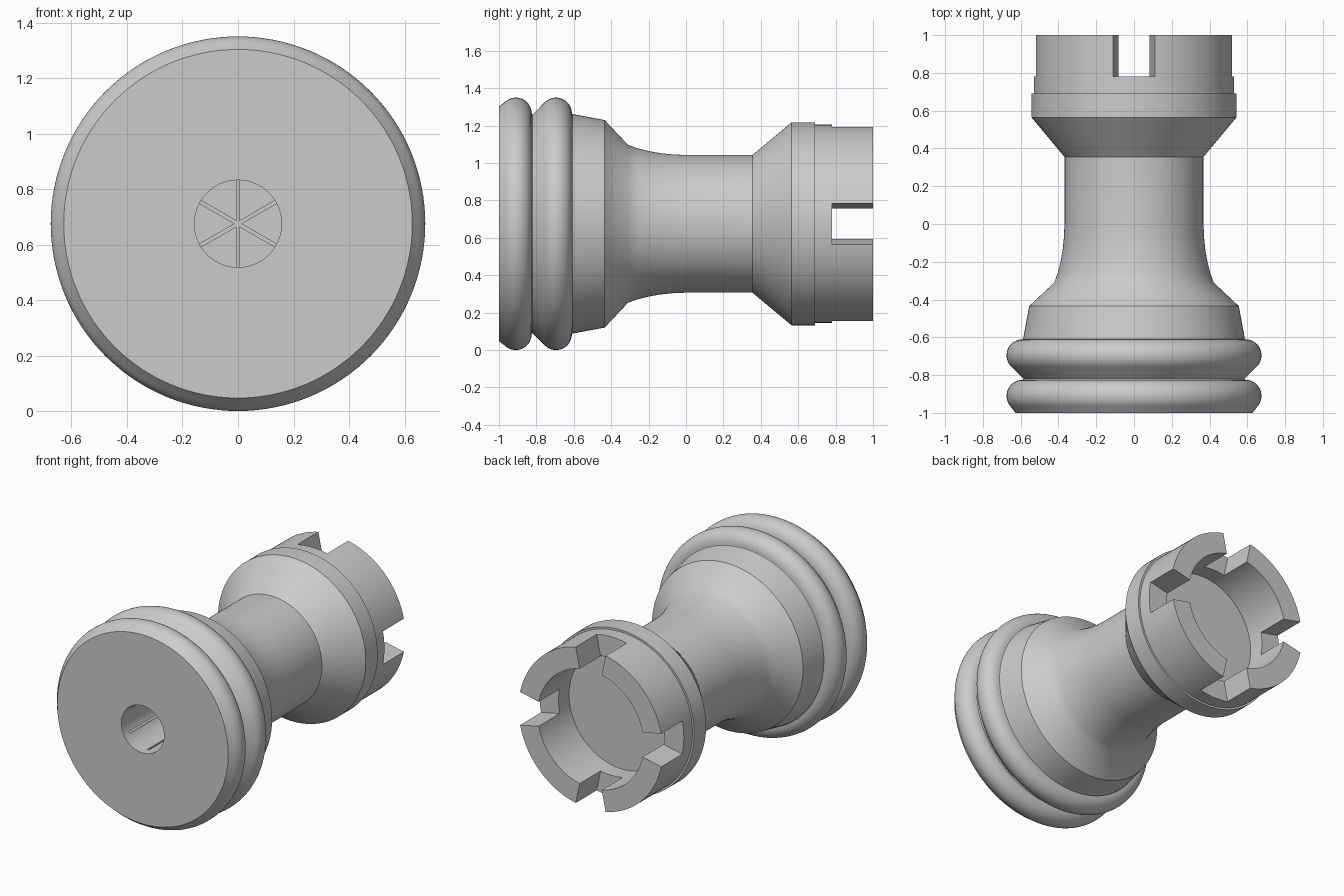
import bpy
import bmesh
from math import sin, cos, radians, pi
from mathutils import Matrix, Vector

if "Cube" in bpy.data.objects:
    bpy.data.objects.remove(bpy.data.objects["Cube"], do_unlink=True)

AXIS_Z = 0.675
SEGMENTS = 128


def make_object(name, bm):
    bmesh.ops.recalc_face_normals(bm, faces=bm.faces)
    mesh = bpy.data.meshes.new(name)
    bm.to_mesh(mesh)
    bm.free()
    obj = bpy.data.objects.new(name, mesh)
    bpy.context.collection.objects.link(obj)
    return obj


def lathe(name, profile):
    """Revolve (y, radius) points around the lying axis."""
    bm = bmesh.new()
    rings = []
    for y, r in profile:
        if r == 0:
            rings.append([bm.verts.new((0, y, AXIS_Z))] * SEGMENTS)
        else:
            angles = [2 * pi * i / SEGMENTS for i in range(SEGMENTS)]
            rings.append([bm.verts.new((r * cos(a), y, AXIS_Z + r * sin(a))) for a in angles])
    for a, b in zip(rings, rings[1:]):
        for i in range(SEGMENTS):
            j = (i + 1) % SEGMENTS
            bm.faces.new(dict.fromkeys((a[i], a[j], b[j], b[i])))
    return make_object(name, bm)


def prism(name, outline, y0, y1, angle):
    """Extrude an (x, z) outline along y, turned about the axis."""
    bm = bmesh.new()
    face = bm.faces.new([bm.verts.new((x, y0, z)) for x, z in outline])
    grown = bmesh.ops.extrude_face_region(bm, geom=[face])
    moved = [v for v in grown["geom"] if isinstance(v, bmesh.types.BMVert)]
    bmesh.ops.translate(bm, verts=moved, vec=Vector((0, y1 - y0, 0)))
    turn = Matrix.Translation((0, 0, AXIS_Z)) @ Matrix.Rotation(radians(angle), 4, "Y")
    bmesh.ops.transform(bm, matrix=turn, verts=bm.verts)
    obj = make_object(name, bm)
    obj.hide_render = True
    return obj


def bead(center):
    """Rounded rim with a sloped lower side, ending square on the upper side."""
    steps = 14
    angles = [radians(135 - 135 * i / steps) for i in range(steps + 1)]
    return [(center + 0.085 * cos(a), 0.59 + 0.085 * sin(a)) for a in angles]


# Full section: weight hole, base beads, waist, collar, battlement cup
hole = [(0.2, 0), (0.2, 0.157), (-1, 0.157)]
base = [(-1, 0.628)] + bead(-0.91) + [(-0.82, 0.585)] + bead(-0.695)
waist = [(-0.608, 0.587), (-0.435, 0.555), (-0.31, 0.422), (-0.26, 0.404),
         (-0.2, 0.389), (-0.14, 0.378), (-0.07, 0.371), (0, 0.368), (0.355, 0.368)]
collar = [(0.565, 0.543), (0.69, 0.543), (0.69, 0.53)]
cup = [(1, 0.53), (1, 0.39), (0.67, 0.39), (0.67, 0)]
tower = lathe("tower_body", hole + base + waist + collar + cup)

# Four wedge-shaped battlement gaps
slope = 0.212
wedge = [(-0.3 * slope, 0.3), (0.3 * slope, 0.3), (0.7 * slope, 0.7), (-0.7 * slope, 0.7)]
cutters = [prism("battlement_gap", wedge, 0.78, 1.1, 90 * i) for i in range(4)]

# Three thin slits crossing the hole in the base
slit = [(-0.006, -0.3), (0.006, -0.3), (0.006, 0.3), (-0.006, 0.3)]
cutters += [prism("hole_slit", slit, -0.94, 0.3, 60 * i) for i in range(3)]

bpy.ops.object.select_all(action="DESELECT")
tower.select_set(True)
bpy.context.view_layer.objects.active = tower
for cutter in cutters:
    mod = tower.modifiers.new("cut", "BOOLEAN")
    mod.operation = "DIFFERENCE"
    mod.solver = "EXACT"
    mod.object = cutter
    bpy.ops.object.modifier_apply(modifier=mod.name)
    bpy.data.objects.remove(cutter, do_unlink=True)

# Single plain grey
grey = bpy.data.materials.new("light_grey")
grey.use_nodes = True
color = (0.6, 0.6, 0.6, 1)
grey.diffuse_color = color
grey.node_tree.nodes["Principled BSDF"].inputs["Base Color"].default_value = color
tower.data.materials.clear()
tower.data.materials.append(grey)
for poly in tower.data.polygons:
    poly.material_index = 0
bpy.ops.object.shade_smooth_by_angle(angle=radians(28))
